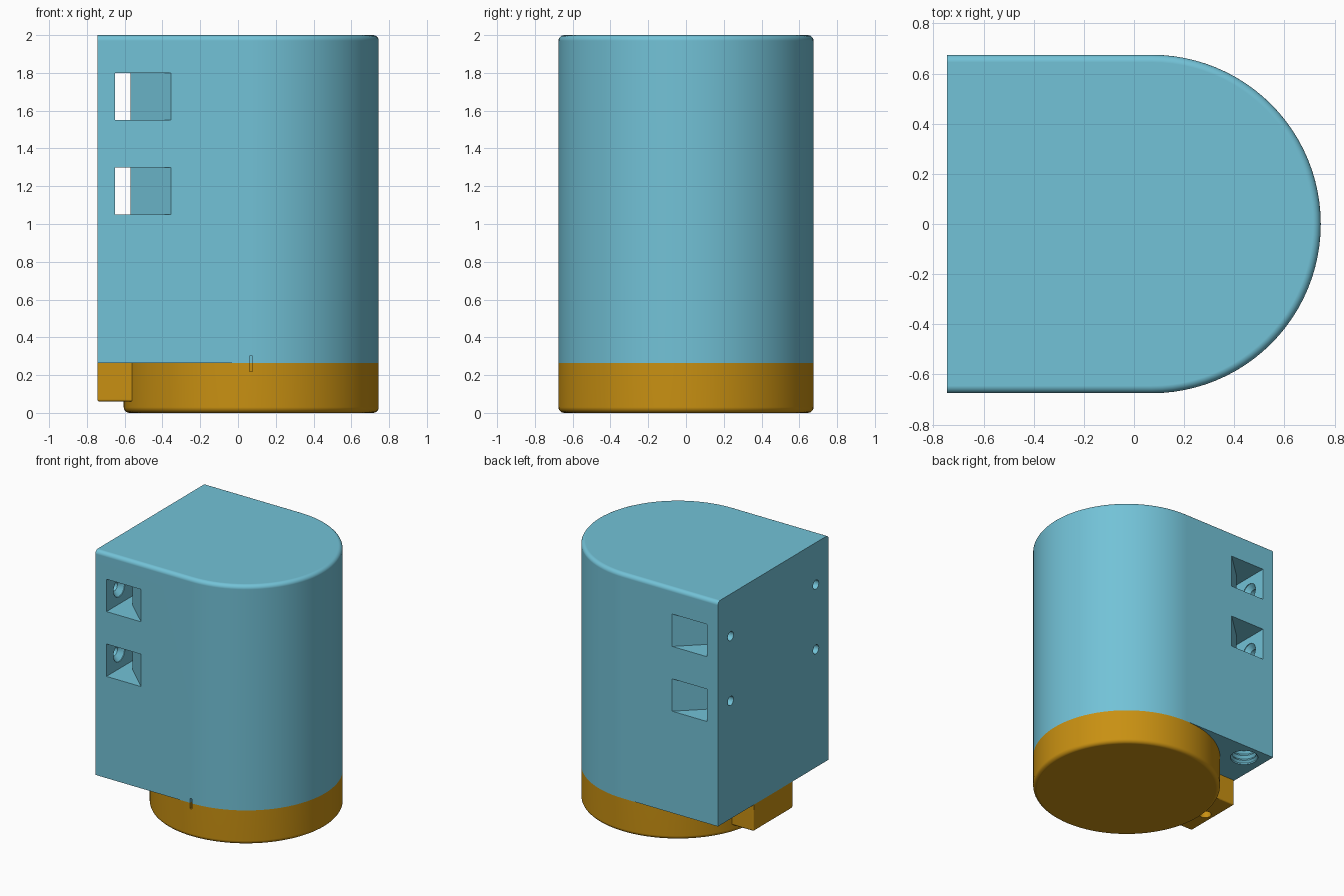
import bpy, bmesh, math
from mathutils import Matrix, Vector

if "Cube" in bpy.data.objects:
    bpy.data.objects.remove(bpy.data.objects["Cube"])

FLAT_X, ARC_X, R = -0.745, 0.07, 0.675   # flat side, arc centre, arc radius
SEAM, TOP = 0.265, 2.0                   # lid joint and top heights


def material(name, rgb):
    m = bpy.data.materials.new(name)
    m.use_nodes = True
    m.diffuse_color = (*rgb, 1)
    m.node_tree.nodes["Principled BSDF"].inputs["Base Color"].default_value = (*rgb, 1)
    return m


BLUE = material("sky blue", (0.17, 0.54, 0.68))
ORANGE = material("amber orange", (0.58, 0.28, 0.006))


def to_object(name, bm, mat):
    bmesh.ops.recalc_face_normals(bm, faces=bm.faces)
    me = bpy.data.meshes.new(name)
    bm.to_mesh(me)
    bm.free()
    me.materials.append(mat)
    ob = bpy.data.objects.new(name, me)
    bpy.context.collection.objects.link(ob)
    return ob


def prism(name, outline, z0, z1, mat, bevel=0, pick=None, segments=5):
    """Extrude an xy outline; round the edges chosen by pick(a, b)."""
    bm = bmesh.new()
    face = bm.faces.new([bm.verts.new((x, y, z0)) for x, y in outline])
    new = bmesh.ops.extrude_face_region(bm, geom=[face])["geom"]
    bmesh.ops.translate(bm, vec=(0, 0, z1 - z0),
                        verts=[v for v in new if isinstance(v, bmesh.types.BMVert)])
    bmesh.ops.recalc_face_normals(bm, faces=bm.faces)
    if bevel:
        edges = [e for e in bm.edges if pick(e.verts[0].co, e.verts[1].co)]
        bmesh.ops.bevel(bm, geom=edges, offset=bevel, segments=segments,
                        profile=0.5, affect='EDGES')
    return to_object(name, bm, mat)


def lathe(name, profile, centre, mat, axis='Z', sides=32):
    """Closed solid turned from (radius, height) pairs about an axis."""
    bm = bmesh.new()
    rings = [[bm.verts.new((r * math.cos(a), r * math.sin(a), h))
              for a in (math.tau * i / sides for i in range(sides))] for r, h in profile]
    for lo, hi in zip(rings, rings[1:]):
        for i in range(sides):
            j = (i + 1) % sides
            bm.faces.new((lo[i], lo[j], hi[j], hi[i]))
    bm.faces.new(rings[0])
    bm.faces.new(rings[-1])
    if axis == 'X':
        bm.transform(Matrix.Rotation(math.pi / 2, 4, 'Y'))
    bm.transform(Matrix.Translation(Vector(centre)))
    return to_object(name, bm, mat)


def rectangle(x0, x1, y0, y1):
    return [(x0, y0), (x1, y0), (x1, y1), (x0, y1)]


def combine(target, tool, operation='DIFFERENCE'):
    mod = target.modifiers.new("join", 'BOOLEAN')
    mod.operation, mod.solver, mod.object = operation, 'EXACT', tool
    bpy.ops.object.select_all(action='DESELECT')
    bpy.context.view_layer.objects.active = target
    target.select_set(True)
    bpy.ops.object.modifier_apply(modifier=mod.name)
    bpy.data.objects.remove(tool)


def finish(ob):
    bpy.ops.object.select_all(action='DESELECT')
    bpy.context.view_layer.objects.active = ob
    ob.select_set(True)
    bpy.ops.object.shade_smooth_by_angle(angle=math.radians(30))
    mod = ob.modifiers.new("even shading", 'WEIGHTED_NORMAL')
    mod.keep_sharp = True


# Housing: D-shaped block, rounded along the top except at the flat side
N = 48
arc = [(ARC_X + R * math.cos(a), R * math.sin(a))
       for a in (math.pi * (i / N - 0.5) for i in range(N + 1))]
housing = prism("housing", arc + [(FLAT_X, R), (FLAT_X, -R)], SEAM, TOP, BLUE, 0.03,
                lambda a, b: min(a.z, b.z) > TOP - 0.01 and max(a.x, b.x) > FLAT_X + 0.01)

# Access slots running front to back, flared at both mouths
half = [(-0.65, -0.70), (-0.328, -0.70), (-0.57, -0.475)]
slot = half + [(x, -y) for x, y in reversed(half)]
for z in (1.175, 1.675):
    combine(housing, prism("slot_cutter", slot, z - 0.125, z + 0.125, BLUE))
    # Countersunk screw holes through the flat wall
    for y in (-0.52, 0.52):
        combine(housing, lathe("screw_cutter",
                               [(0.035, -0.8), (0.035, -0.69), (0.07, -0.655), (0.07, -0.63)],
                               (0, y, z), BLUE, 'X'))

# Threaded holes in the underside corners
thread = [(0.1, -0.05), (0.1, 0.01)]
for i in range(7):
    thread += [(0.085, 0.025 + 0.04 * i), (0.1, 0.045 + 0.04 * i)]
for y in (-0.54, 0.54):
    combine(housing, lathe("thread_cutter", thread, (-0.585, y, SEAM), BLUE))

# Lid: round cap with a rounded lower rim
circle = [(ARC_X + R * math.cos(a), R * math.sin(a))
          for a in (math.pi * (i / N - 0.5) for i in range(2 * N))]
lid = prism("lid", circle, 0, SEAM, ORANGE, 0.03, lambda a, b: max(a.z, b.z) < 0.01)

# Locking tab on the lid, with a hole from below
tab = prism("tab", rectangle(FLAT_X, -0.4, -0.24, 0.24), 0.06, SEAM, ORANGE, 0.012,
            lambda a, b: min(a.z, b.z) < 0.07 and max(a.x, b.x) < 0 and
            not (a.x > -0.5 and b.x > -0.5), 3)
combine(lid, tab, 'UNION')
combine(lid, lathe("tab_hole_cutter", [(0.045, 0), (0.045, 0.2)], (-0.67, 0, 0), ORANGE))

# Alignment notch crossing the joint at the front
for part, mat in ((housing, BLUE), (lid, ORANGE)):
    combine(part, prism("notch_cutter", rectangle(ARC_X - 0.008, ARC_X + 0.008, -0.72, -0.645),
                        0.22, 0.30, mat))
    finish(part)
